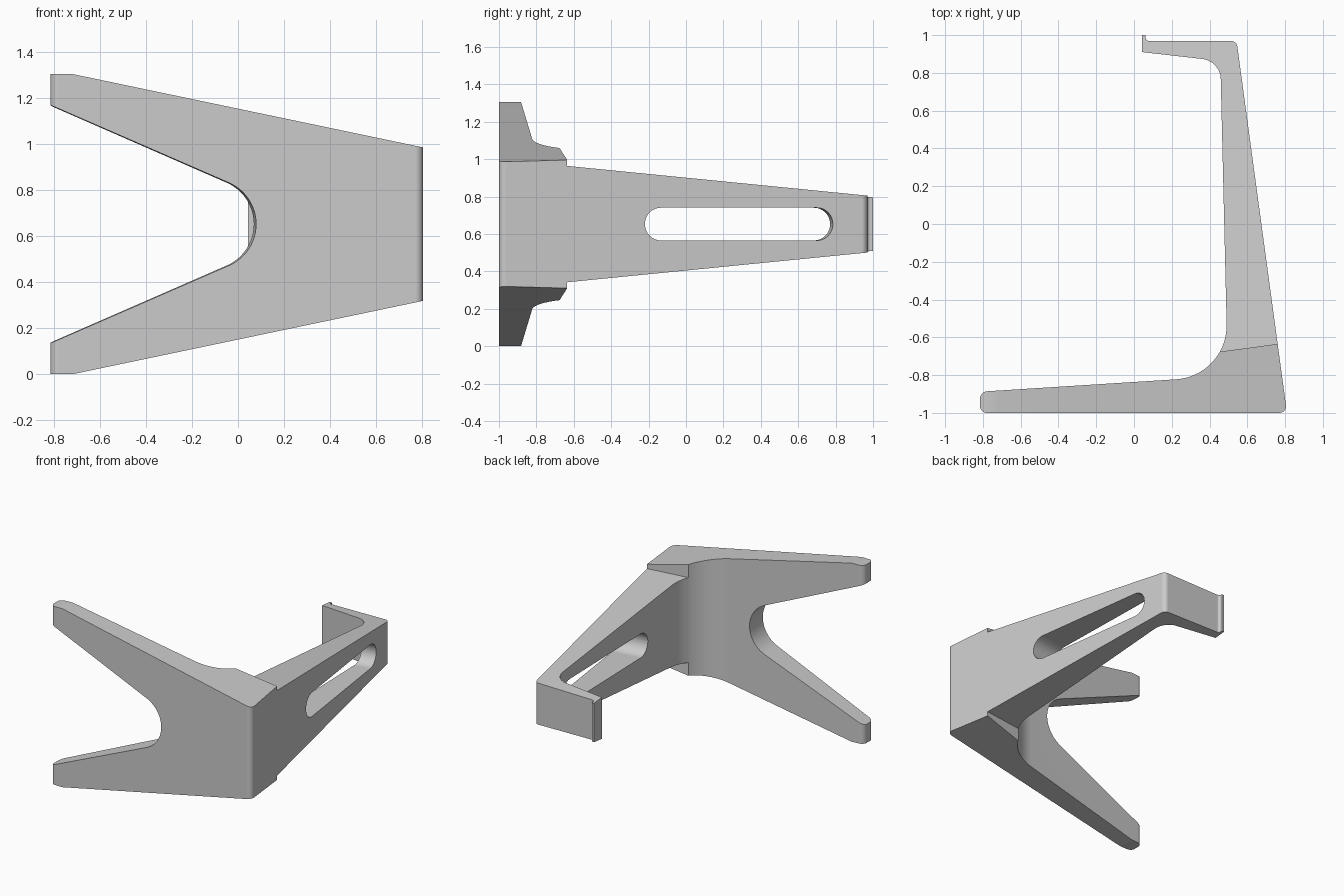
import bpy, bmesh, math
from mathutils import Vector

if "Cube" in bpy.data.objects:
    bpy.data.objects.remove(bpy.data.objects["Cube"])

MID = 0.6525      # mirror height
LEAN = 0.135      # slope of the arm's outer face in plan


def rounded(corners, steps=14):
    """Turn (x, y, radius) corners into a filleted outline."""
    out, n = [], len(corners)
    for i, (x, y, r) in enumerate(corners):
        p = Vector((x, y))
        if r == 0:
            out.append(p)
            continue
        d1 = (Vector(corners[i - 1][:2]) - p).normalized()
        d2 = (Vector(corners[(i + 1) % n][:2]) - p).normalized()
        half = d1.angle(d2) / 2
        t = r / math.tan(half)
        c = p + (d1 + d2).normalized() * (r / math.sin(half))
        v1, v2 = (p + d1 * t - c).normalized(), (p + d2 * t - c).normalized()
        for k in range(steps + 1):
            out.append(c + v1.slerp(v2, k / steps).normalized() * r)
    return out


def prism(name, pts, lo, hi, place):
    """Extrude an outline from lo to hi; place maps (a, b, t) to xyz."""
    bm = bmesh.new()
    ends = [[bm.verts.new(place(p[0], p[1], t)) for p in pts] for t in (lo, hi)]
    for ring in ends:
        bm.faces.new(ring)
    n = len(pts)
    for i in range(n):
        j = (i + 1) % n
        bm.faces.new((ends[0][i], ends[0][j], ends[1][j], ends[1][i]))
    bmesh.ops.recalc_face_normals(bm, faces=bm.faces)
    mesh = bpy.data.meshes.new(name)
    bm.to_mesh(mesh)
    bm.free()
    ob = bpy.data.objects.new(name, mesh)
    bpy.context.collection.objects.link(ob)
    return ob


def plan(a, b, t):
    return (a, b, t)


def front(a, b, t):
    return (a, t, b)


def front_draft(a, b, t):          # square to the fork's back face
    return (a - 0.06 * (t + 1), t, b)


def side(a, b, t):                 # square to the arm's outer face
    return (t, a + LEAN * (t - 0.76), b)


# bracket: plan outline of fork, arm and hooked end
bracket = prism("bracket", rounded([
    (-0.815, -1, 0.035), (0.81, -1, 0.035), (0.543, 0.97, 0.035),
    (0.062, 0.97, 0.015), (0.062, 1, 0), (0.043, 1, 0), (0.043, 0.91, 0),
    (0.457, 0.863, 0.11), (0.497, -0.805, 0.285), (-0.815, -0.888, 0.04)]),
    -0.2, 1.5, plan)

# tapered front silhouette
taper = prism("taper_mask", [(-1, 0), (-0.72, 0), (0.9, 0.339), (0.9, 0.966),
                             (-0.72, 1.305), (-1, 1.305)], -1.3, 1.3, front)
cuts = [(taper, 'INTERSECT')]

# fork notch
cuts.append((prism("notch_cutter", rounded([
    (-1.2, MID - 0.685, 0), (0.374, MID, 0.196), (-1.2, MID + 0.685, 0)], 24),
    -1.3, -0.5, front_draft), 'DIFFERENCE'))

# arm trimmed narrower, above and below
for s in (1, -1):
    trim = [(-0.635, MID + s * 0.311), (-0.635, MID + s * 2),
            (1.5, MID + s * 2), (1.5, MID + s * 0.1035)]
    cuts.append((prism("arm_trim_cutter", trim, -0.1, 1.2, side), 'DIFFERENCE'))

# long slot through the arm
R = 0.0875
cuts.append((prism("slot_cutter", rounded([
    (-0.212, MID - R, R * 0.999), (0.811, MID - R, R * 0.999),
    (0.811, MID + R, R * 0.999), (-0.212, MID + R, R * 0.999)]),
    0.3, 1.1, side), 'DIFFERENCE'))

bpy.context.view_layer.objects.active = bracket
bracket.select_set(True)
for cutter, op in cuts:
    cutter.hide_render = True
    m = bracket.modifiers.new("cut", 'BOOLEAN')
    m.operation, m.object, m.solver = op, cutter, 'EXACT'
    bpy.ops.object.modifier_apply(modifier=m.name)
    bpy.data.objects.remove(cutter)

# smooth fillets, crisp edges
bpy.ops.object.shade_smooth_by_angle(angle=math.radians(25))
w = bracket.modifiers.new("flat_normals", 'WEIGHTED_NORMAL')
w.keep_sharp = True
